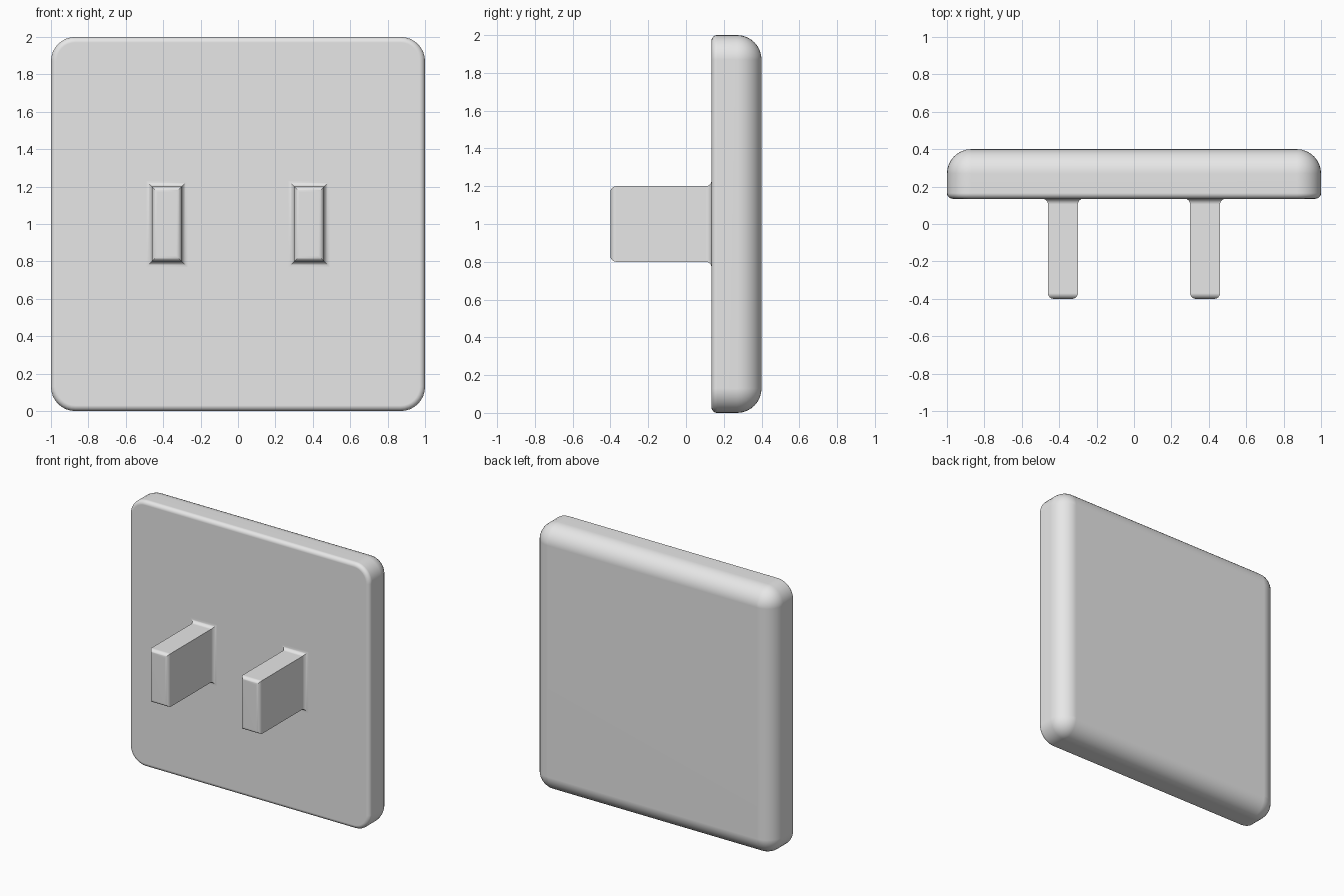
import bpy, bmesh
from math import sin, cos, pi, radians

cube = bpy.data.objects.get("Cube")
if cube:
    bpy.data.objects.remove(cube, do_unlink=True)

grey = bpy.data.materials.new("light grey")
grey.use_nodes = True
grey.diffuse_color = (0.8, 0.8, 0.8, 1)
grey.node_tree.nodes["Principled BSDF"].inputs["Base Color"].default_value = (0.8, 0.8, 0.8, 1)

STEPS = 8
ARC = [i * pi / 2 / STEPS for i in range(STEPS + 1)]


def outline(half_x, half_z, radius):
    """Rectangle in x and z, with rounded corners when radius is above zero."""
    angles = ARC if radius is not None else [0]
    r = radius or 0
    points = []
    for k, (sx, sz) in enumerate([(1, 1), (-1, 1), (-1, -1), (1, -1)]):
        for a in angles:
            a += k * pi / 2
            points.append((sx * (half_x - r) + r * cos(a), sz * (half_z - r) + r * sin(a)))
    return points


def loft(name, center_x, half_x, half_z, radius, profile):
    """Join inset outlines along y; profile holds (inset, y) pairs."""
    bm = bmesh.new()
    rings = []
    for inset, y in profile:
        r = None if radius is None else max(radius - inset, 0)
        pts = outline(half_x - inset, half_z - inset, r)
        rings.append([bm.verts.new((center_x + x, y, 1 + z)) for x, z in pts])
    n = len(rings[0])
    for a, b in zip(rings, rings[1:]):
        for i in range(n):
            j = (i + 1) % n
            bm.faces.new((a[i], a[j], b[j], b[i]))
    bm.faces.new(rings[0])
    bm.faces.new(rings[-1])
    bmesh.ops.remove_doubles(bm, verts=bm.verts, dist=0.0002)
    bmesh.ops.recalc_face_normals(bm, faces=bm.faces)
    mesh = bpy.data.meshes.new(name)
    bm.to_mesh(mesh)
    bm.free()
    mesh.materials.append(grey)
    obj = bpy.data.objects.new(name, mesh)
    bpy.context.collection.objects.link(obj)
    bpy.ops.object.select_all(action='DESELECT')
    obj.select_set(True)
    bpy.context.view_layer.objects.active = obj
    bpy.ops.object.shade_smooth_by_angle(angle=radians(30))
    weighted = obj.modifiers.new("flat face normals", 'WEIGHTED_NORMAL')
    weighted.keep_sharp = True
    return obj


def rounded_front(y, r):
    return [(r * (1 - sin(a)), y + r * (1 - cos(a))) for a in ARC]


# Wall plate: small round on the front rim, large round on the back rim
BACK_R = 0.13
back = [(BACK_R * (1 - cos(a)), 0.4 - BACK_R * (1 - sin(a))) for a in ARC]
loft("wall_plate", 0, 1, 1, BACK_R, rounded_front(0.135, 0.03) + back)

# Prongs: rounded tip and a flared foot that blends into the plate
FLARE = 0.03
foot = [(-FLARE * (1 - cos(a)), 0.135 - FLARE * (1 - sin(a))) for a in ARC]
for side, x in (("left", 0.38), ("right", -0.38)):
    loft(side + "_prong", x, 0.08, 0.2, None, rounded_front(-0.4, 0.03) + foot)
